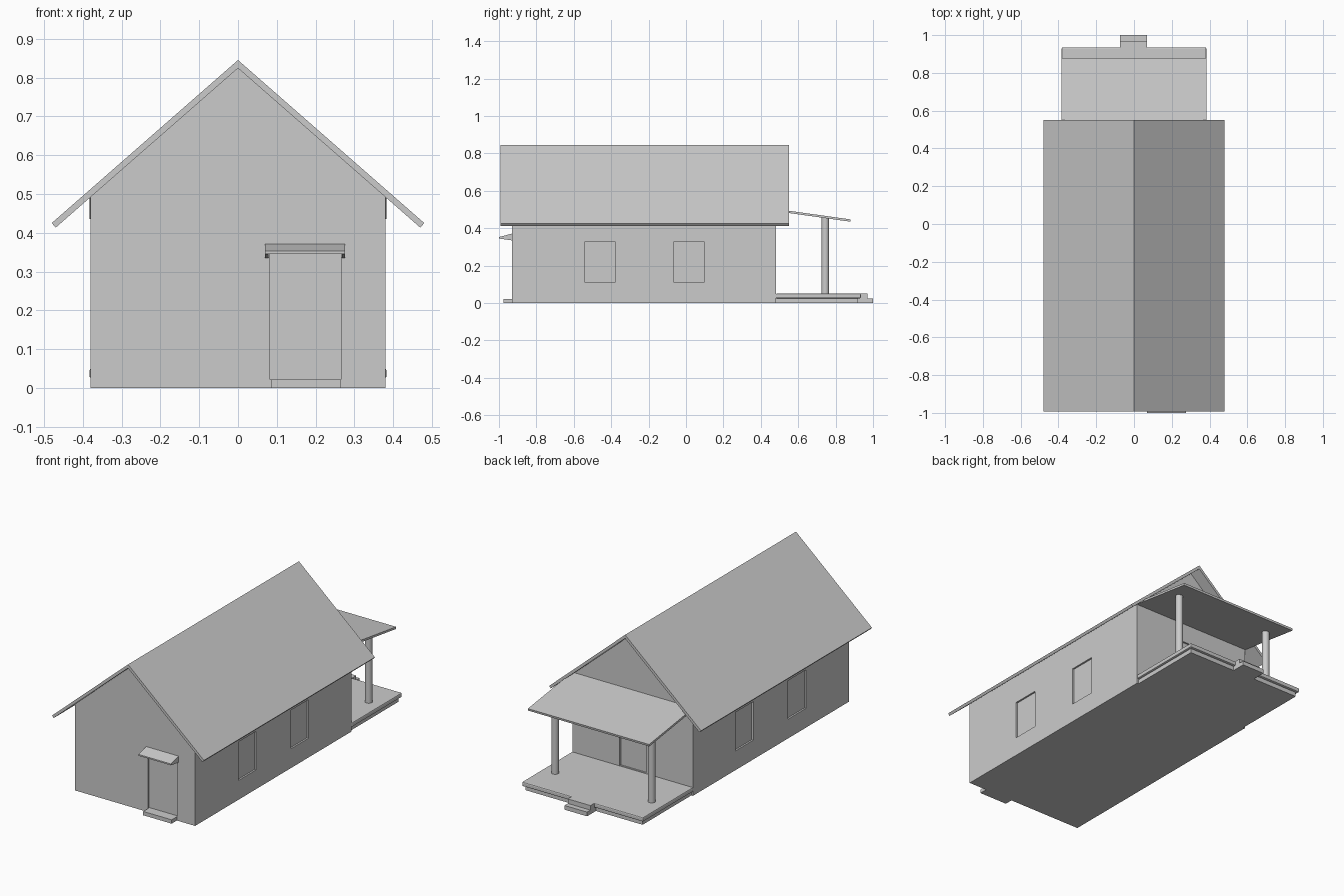
import bpy
import bmesh
from mathutils import Vector

cube = bpy.data.objects.get("Cube")
if cube:
    bpy.data.objects.remove(cube, do_unlink=True)

grey = bpy.data.materials.new("plain_grey")
grey.use_nodes = True
grey.diffuse_color = (0.6, 0.6, 0.6, 1)
grey.node_tree.nodes["Principled BSDF"].inputs["Base Color"].default_value = (0.6, 0.6, 0.6, 1)


def finish(name, bm):
    bmesh.ops.recalc_face_normals(bm, faces=bm.faces)
    mesh = bpy.data.meshes.new(name)
    bm.to_mesh(mesh)
    bm.free()
    mesh.materials.append(grey)
    ob = bpy.data.objects.new(name, mesh)
    bpy.context.collection.objects.link(ob)
    return ob


def add_prism(bm, profile, axis, lo, hi):
    """Extrude an (x, z) profile along y, or a (y, z) profile along x."""
    def point(p):
        return Vector((p[0], lo, p[1]) if axis == "y" else (lo, p[0], p[1]))
    face = bm.faces.new([bm.verts.new(point(p)) for p in profile])
    out = bmesh.ops.extrude_face_region(bm, geom=[face])["geom"]
    move = Vector((0, hi - lo, 0) if axis == "y" else (hi - lo, 0, 0))
    bmesh.ops.translate(bm, vec=move, verts=[v for v in out if isinstance(v, bmesh.types.BMVert)])


def prism(name, profile, axis, lo, hi):
    bm = bmesh.new()
    add_prism(bm, profile, axis, lo, hi)
    return finish(name, bm)


def add_box(bm, x, y, z):
    add_prism(bm, [(x[0], z[0]), (x[1], z[0]), (x[1], z[1]), (x[0], z[1])], "y", *y)


def box(name, x, y, z):
    bm = bmesh.new()
    add_box(bm, x, y, z)
    return finish(name, bm)


W, FRONT, BACK = 0.38, -0.93, 0.48      # wall half width and ends
PITCH, RIDGE, ROOF_T = 0.875, 0.845, 0.021
DEPTH = 0.01                            # depth of door and window recesses


def roof_z(x):
    return RIDGE - PITCH * abs(x)


# House body with gable ends
low = ROOF_T / 2
body = prism("house_body", [(-W, 0), (W, 0), (W, roof_z(W) - low),
                            (0, RIDGE - low), (-W, roof_z(W) - low)], "y", FRONT, BACK)

# Recessed windows and doors
bm = bmesh.new()
for side in (-1, 1):
    x = sorted((side * (W - DEPTH), side * (W + 0.05)))
    for y in (-0.46, 0.015):
        add_box(bm, x, (y - 0.08, y + 0.08), (0.11, 0.33))
add_box(bm, (0.083, 0.265), (FRONT - 0.05, FRONT + DEPTH), (0.022, 0.348))
add_box(bm, (-0.083, 0.083), (BACK - DEPTH, BACK + 0.05), (0.05, 0.38))
cutter = finish("opening_cutter", bm)
cutter.hide_render = True
mod = body.modifiers.new("openings", "BOOLEAN")
mod.operation, mod.solver, mod.object = "DIFFERENCE", "EXACT", cutter
bpy.context.view_layer.objects.active = body
bpy.ops.object.modifier_apply(modifier=mod.name)
bpy.data.objects.remove(cutter, do_unlink=True)

# Main gable roof, with eaves cut square to the slope
E = 0.48
prism("main_roof", [(-E, roof_z(E)), (0, RIDGE), (E, roof_z(E)),
                    (E - 0.01, roof_z(E) - 0.012), (0, RIDGE - ROOF_T),
                    (-E + 0.01, roof_z(E) - 0.012)], "y", -0.993, 0.55)

# Front door awning with end brackets, and its step
prism("door_awning", [(FRONT, 0.371), (-1, 0.353), (-1, 0.345), (FRONT, 0.348)], "x", 0.07, 0.276)
for name, x in (("left", 0.268), ("right", 0.07)):
    prism("awning_bracket_" + name, [(FRONT, 0.36), (-0.995, 0.35), (-0.995, 0.344),
                                     (FRONT, 0.335)], "x", x, x + 0.008)
box("front_step", (0.085, 0.265), (-0.977, FRONT), (0, 0.022))

# Back porch: base, deck with nosing, and steps
box("porch_base", (-0.37, 0.37), (BACK, 0.92), (0, 0.025))
deck = box("porch_deck", (-0.383, 0.383), (BACK, 0.935), (0.025, 0.05))
nosing = deck.modifiers.new("nosing", "BEVEL")
nosing.width, nosing.segments = 0.006, 2
box("upper_porch_step", (-0.075, 0.068), (0.92, 0.97), (0.022, 0.05))
box("lower_porch_step", (-0.075, 0.068), (0.91, 1.0), (0, 0.024))

# Porch roof
prism("porch_roof", [(BACK, 0.503), (0.88, 0.447), (0.878, 0.435), (BACK, 0.491)], "x", -0.383, 0.383)

# Porch posts
for name, x in (("left", 0.305), ("right", -0.305)):
    bpy.ops.mesh.primitive_cylinder_add(vertices=24, radius=0.02, depth=0.41, location=(x, 0.745, 0.253))
    post = bpy.context.object
    post.name = "porch_post_" + name
    post.data.materials.append(grey)
    bpy.ops.object.shade_smooth_by_angle()
